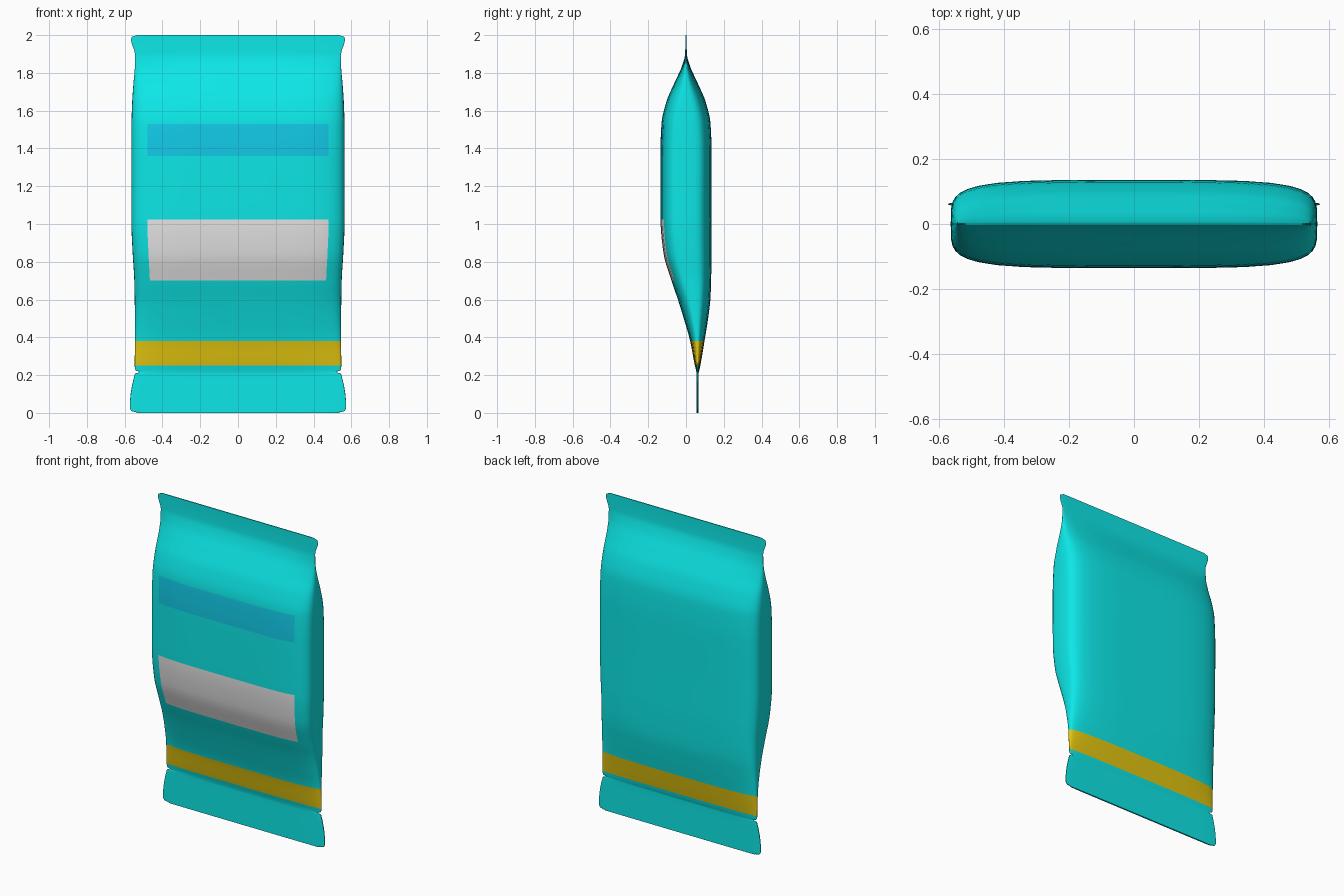
import bpy, bmesh, math

cube = bpy.data.objects.get("Cube")
if cube:
    bpy.data.objects.remove(cube, do_unlink=True)


def make_material(name, rgb):
    mat = bpy.data.materials.new(name)
    mat.use_nodes = True
    mat.diffuse_color = (*rgb, 1)
    mat.node_tree.nodes["Principled BSDF"].inputs["Base Color"].default_value = (*rgb, 1)
    return mat


materials = [
    make_material("teal foil", (0.004, 0.8, 0.8)),
    make_material("white label", (0.8, 0.8, 0.8)),
    make_material("blue band", (0.006, 0.6, 0.82)),
    make_material("gold stripe", (0.78, 0.57, 0.005)),
]
TEAL, WHITE, BLUE, GOLD = range(4)

# Pouch profile: height, half width, front y, back y, roundness exponent
rows = [
    (0.0, 0.53, 0.056, 0.066, 6), (0.01, 0.565, 0.056, 0.066, 6),
    (0.03, 0.573, 0.056, 0.066, 6), (0.208, 0.545, 0.056, 0.067, 6),
    (0.216, 0.52, 0.055, 0.068, 4), (0.226, 0.543, 0.053, 0.071, 3),
    (0.25, 0.547, 0.047, 0.076, 3), (0.38, 0.546, 0.022, 0.098, 3),
    (0.5, 0.546, -0.012, 0.117, 3.3), (0.6, 0.547, -0.043, 0.129, 3.7),
    (0.7, 0.549, -0.077, 0.133, 4.2), (0.85, 0.558, -0.12, 0.135, 4.5),
    (1.025, 0.565, -0.135, 0.135, 4.5), (1.36, 0.565, -0.136, 0.136, 4.5),
    (1.53, 0.564, -0.13, 0.13, 4.3), (1.65, 0.56, -0.103, 0.103, 3.8),
    (1.75, 0.553, -0.06, 0.06, 3.2), (1.84, 0.546, -0.02, 0.02, 3),
    (1.9, 0.546, -0.005, 0.005, 4), (1.975, 0.566, -0.003, 0.003, 6),
    (1.99, 0.562, -0.003, 0.003, 6), (2.0, 0.54, -0.003, 0.003, 6),
]


def slope(i, c):
    """Overshoot-free tangent of column c at row i."""
    if i in (0, len(rows) - 1):
        return 0
    before = (rows[i][c] - rows[i - 1][c]) / (rows[i][0] - rows[i - 1][0])
    after = (rows[i + 1][c] - rows[i][c]) / (rows[i + 1][0] - rows[i][0])
    return 2 * before * after / (before + after) if before * after > 0 else 0


def smooth_row(i, t):
    h = rows[i + 1][0] - rows[i][0]
    out = [rows[i][0] + h * t]
    for c in range(1, 5):
        p, q = rows[i][c], rows[i + 1][c]
        out.append(p + (q - p) * t * t * (3 - 2 * t)
                   + h * slope(i, c) * t * (1 - t) ** 2
                   - h * slope(i + 1, c) * t * t * (1 - t))
    return out


STEPS = 5
sections = [smooth_row(i, s / STEPS) for i in range(len(rows) - 1) for s in range(STEPS)]
sections.append(list(rows[-1]))

# Positions across the width; the label edge is one of the columns
LABEL = 0.85
half = [0.2, 0.4, 0.6, 0.75, LABEL, 0.91, 0.95, 0.975, 0.99, 0.998, 1]
across = [-u for u in reversed(half)] + [0] + half
loop = [(u, -1) for u in across] + [(u, 1) for u in reversed(across[1:-1])]

# Loft the rings into one closed pouch
bm = bmesh.new()
rings = []
for z, width, front, back, n in sections:
    mid, depth = (front + back) / 2, (back - front) / 2
    rings.append([bm.verts.new((u * width,
                                mid + side * depth * (1 - abs(u) ** n) ** (1 / n), z))
                  for u, side in loop])


def colour(z, u, front):
    if 0.25 < z < 0.38:
        return GOLD
    if front and abs(u) < LABEL:
        if 0.7 < z < 1.025:
            return WHITE
        if 1.36 < z < 1.53:
            return BLUE
    return TEAL


count = len(loop)
for r in range(len(rings) - 1):
    z = (sections[r][0] + sections[r + 1][0]) / 2
    for k in range(count):
        j = (k + 1) % count
        face = bm.faces.new((rings[r][k], rings[r][j], rings[r + 1][j], rings[r + 1][k]))
        face.material_index = colour(z, (loop[k][0] + loop[j][0]) / 2, k < len(across) - 1)
bm.faces.new(list(reversed(rings[0])))
bm.faces.new(rings[-1])
bmesh.ops.recalc_face_normals(bm, faces=bm.faces[:])

mesh = bpy.data.meshes.new("pouch")
bm.to_mesh(mesh)
bm.free()
for mat in materials:
    mesh.materials.append(mat)
pouch = bpy.data.objects.new("pouch", mesh)
bpy.context.collection.objects.link(pouch)

# Smooth foil with crisp seal edges
bpy.ops.object.select_all(action="DESELECT")
pouch.select_set(True)
bpy.context.view_layer.objects.active = pouch
bpy.ops.object.shade_smooth_by_angle(angle=math.radians(50))
